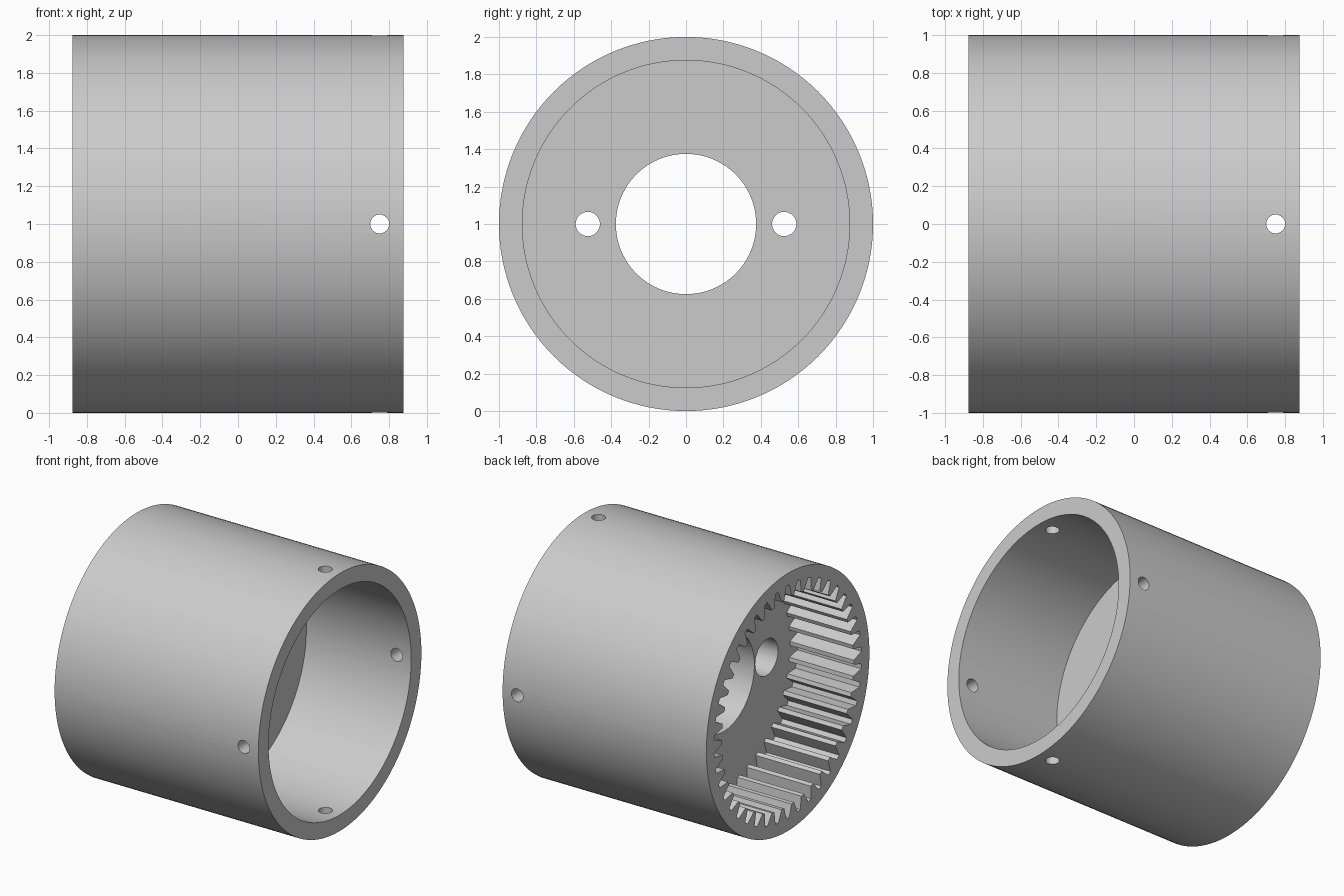
import bpy, bmesh, math
from mathutils import Matrix, Vector

cube = bpy.data.objects.get("Cube")
if cube:
    bpy.data.objects.remove(cube, do_unlink=True)

AXIS = 1.0             # height of the housing axis
END = 0.875            # half length
WALL_L, WALL_R = -0.325, -0.025   # two faces of the inner partition
TEETH = 42

grey = bpy.data.materials.new("light_grey")
grey.use_nodes = True
color = (0.6, 0.6, 0.6, 1)
grey.diffuse_color = color
grey.node_tree.nodes["Principled BSDF"].inputs["Base Color"].default_value = color


def prism(name, outline, start, direction):
    """Extrude a closed 2D outline from start along direction."""
    bm = bmesh.new()
    turn = Vector(direction).to_track_quat('Z', 'Y').to_matrix().to_4x4()
    place = Matrix.Translation(start) @ turn
    base = bm.faces.new([bm.verts.new(place @ Vector((u, v, 0))) for u, v in outline])
    ext = bmesh.ops.extrude_face_region(bm, geom=[base])
    moved = [g for g in ext["geom"] if isinstance(g, bmesh.types.BMVert)]
    bmesh.ops.translate(bm, verts=moved, vec=Vector(direction))
    bmesh.ops.recalc_face_normals(bm, faces=bm.faces)
    mesh = bpy.data.meshes.new(name)
    bm.to_mesh(mesh)
    bm.free()
    mesh.materials.append(grey)
    obj = bpy.data.objects.new(name, mesh)
    bpy.context.collection.objects.link(obj)
    return obj


def circle(radius, sides):
    return [(radius * math.cos(math.tau * i / sides),
             radius * math.sin(math.tau * i / sides)) for i in range(sides)]


def gear_outline(tip, root):
    """Internal gear: tooth tips lie at the small radius."""
    step = math.tau / TEETH
    corners = [(-0.13, tip), (0.13, tip), (0.27, 0.45 * tip + 0.55 * root),
               (0.37, root), (0.63, root), (0.73, 0.45 * tip + 0.55 * root)]
    return [(r * math.cos((i + t) * step), r * math.sin((i + t) * step))
            for i in range(TEETH) for t, r in corners]


def along_x(name, outline, x0, x1, y=0):
    return prism(name, outline, (x0, y, AXIS), (x1 - x0, 0, 0))


housing = along_x("ring_gear_housing", circle(1, 128), -END, END)

# Main recesses, shaft bore and toothed socket
cutters = [
    along_x("recess_cutter", circle(0.875, 128), WALL_R, END + 0.1),
    along_x("gear_cutter", gear_outline(0.81, 0.905), -END - 0.1, WALL_L),
    along_x("bore_cutter", circle(0.375, 96), WALL_L - 0.1, WALL_R + 0.1),
]
# Counterbored screw holes in the partition
for y in (-0.525, 0.525):
    cutters.append(along_x("screw_cutter", circle(0.065, 32), WALL_L - 0.1, WALL_R + 0.1, y))
    cutters.append(along_x("counterbore_cutter", circle(0.14, 48), WALL_L - 0.1, WALL_L + 0.2, y))
# Radial pin holes near the open end
for d in ((0, 1, 0), (0, -1, 0), (0, 0, 1), (0, 0, -1)):
    cutters.append(prism("pin_hole_cutter", circle(0.05, 32),
                         Vector((0.75, 0, AXIS)) + Vector(d) * 0.7, Vector(d) * 0.5))

bpy.ops.object.select_all(action='DESELECT')
bpy.context.view_layer.objects.active = housing
housing.select_set(True)
for cutter in cutters:
    cutter.hide_render = True
    cut = housing.modifiers.new("cut", 'BOOLEAN')
    cut.operation = 'DIFFERENCE'
    cut.solver = 'EXACT'
    cut.object = cutter
    bpy.ops.object.modifier_apply(modifier=cut.name)
    bpy.data.objects.remove(cutter, do_unlink=True)

bpy.ops.object.shade_smooth_by_angle(angle=math.radians(25))
